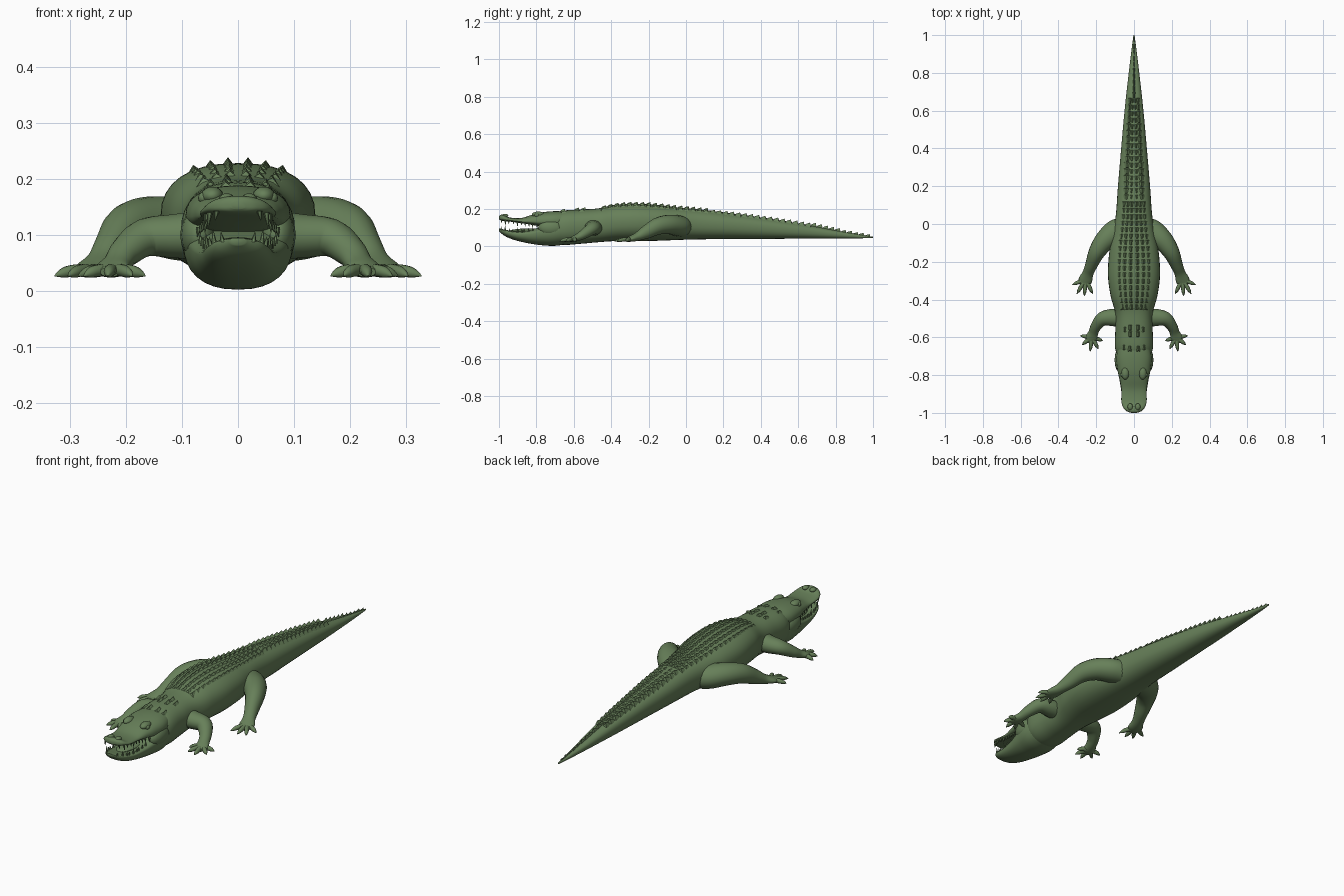
import bpy, bmesh, math
from mathutils import Vector

if "Cube" in bpy.data.objects:
    bpy.data.objects.remove(bpy.data.objects["Cube"])

skin = bpy.data.materials.new("reptile green")
skin.diffuse_color = (0.135, 0.215, 0.1, 1)
skin.use_nodes = True
skin.node_tree.nodes["Principled BSDF"].inputs["Base Color"].default_value = skin.diffuse_color


def finish(name, bm, mirror=False, angle=50):
    bmesh.ops.recalc_face_normals(bm, faces=bm.faces)
    me = bpy.data.meshes.new(name)
    bm.to_mesh(me)
    bm.free()
    me.materials.append(skin)
    ob = bpy.data.objects.new(name, me)
    bpy.context.collection.objects.link(ob)
    if mirror:
        ob.modifiers.new("mirror", 'MIRROR')
    bpy.ops.object.select_all(action='DESELECT')
    ob.select_set(True)
    bpy.context.view_layer.objects.active = ob
    bpy.ops.object.shade_smooth_by_angle(angle=math.radians(angle))
    return ob


def spline(keys, steps):
    """Catmull-Rom through tuples of any length."""
    out = []
    for i in range(len(keys) - 1):
        a, b, c, d = (keys[max(0, min(len(keys) - 1, i + k))] for k in (-1, 0, 1, 2))
        for s in range(steps):
            t = s / steps
            out.append(tuple(0.5 * (2 * q + (r - p) * t + (2 * p - 5 * q + 4 * r - u) * t * t
                                    + (3 * q - p - 3 * r + u) * t ** 3)
                             for p, q, r, u in zip(a, b, c, d)))
    return out + [keys[-1]]


def bridge(bm, rings):
    vs = [[bm.verts.new(p) for p in ring] for ring in rings]
    n = len(vs[0])
    for a, b in zip(vs, vs[1:]):
        for i in range(n):
            bm.faces.new((a[i], a[(i + 1) % n], b[(i + 1) % n], b[i]))
    bm.faces.new(vs[0])
    bm.faces.new(vs[-1])


E = 0.85  # squareness of the body sections


def power(v):
    return math.copysign(abs(v) ** E, v)


def loft(name, keys, mid, n=32):
    """Sections are (y, half width, bottom, top); mid is the height of the widest line."""
    sec = spline(keys, 6)
    rings = []
    for y, w, lo, hi in sec:
        zm = lo + (hi - lo) * mid
        ring = []
        for i in range(n):
            a = 2 * math.pi * i / n
            s = power(math.sin(a))
            ring.append((w * power(math.cos(a)), y, zm + s * (hi - zm if s > 0 else zm - lo)))
        rings.append(ring)
    bm = bmesh.new()
    bridge(bm, rings)
    finish(name, bm)
    return sec


def at(sec, y):
    return min(sec, key=lambda s: abs(s[0] - y))


def tube(bm, keys, steps=5, n=14):
    """Keys are (x, y, z, sideways radius, upright radius)."""
    pts = spline(keys, steps)
    rings = []
    for i, (x, y, z, rs, ru) in enumerate(pts):
        t = (Vector(pts[min(i + 1, len(pts) - 1)][:3]) - Vector(pts[max(i - 1, 0)][:3])).normalized()
        side = t.cross(Vector((0, 0, 1))).normalized()
        up = side.cross(t)
        rings.append([Vector((x, y, z)) + side * rs * math.cos(2 * math.pi * k / n)
                      + up * ru * math.sin(2 * math.pi * k / n) for k in range(n)])
    bridge(bm, rings)


def ball(bm, pos, size):
    r = bmesh.ops.create_uvsphere(bm, u_segments=16, v_segments=10, radius=1)
    bmesh.ops.scale(bm, vec=size, verts=r['verts'])
    bmesh.ops.translate(bm, vec=pos, verts=r['verts'])


# trunk and tail
body = loft("body_and_tail", [
    (-.73, .07, .03, .16), (-.66, .1, .008, .19), (-.56, .099, .014, .197), (-.47, .1, .022, .203),
    (-.38, .124, .028, .222), (-.27, .138, .028, .228), (-.15, .131, .03, .221), (-.05, .113, .034, .209),
    (.05, .096, .037, .2), (.2, .085, .039, .182), (.4, .068, .04, .155), (.6, .05, .041, .123),
    (.8, .028, .042, .085), (.93, .012, .043, .062), (1, .003, .045, .052)], .52)

# head and jaws
upper = loft("upper_jaw", [
    (-.62, .075, .11, .185), (-.7, .093, .104, .188), (-.77, .088, .106, .182), (-.82, .077, .114, .17),
    (-.88, .067, .124, .152), (-.94, .067, .132, .154), (-.975, .055, .136, .168),
    (-.993, .034, .14, .168), (-1, .012, .146, .16)], .35)
lower = loft("lower_jaw", [
    (-.62, .085, .015, .12), (-.7, .098, .003, .122), (-.77, .088, .006, .106), (-.83, .076, .014, .088),
    (-.9, .065, .029, .08), (-.95, .056, .046, .086), (-.98, .042, .063, .092),
    (-1, .014, .082, .095)], .72)

bm = bmesh.new()
ball(bm, (0, -.84, .082), (.042, .1, .014))
finish("tongue", bm)

# brows, eyes, nostrils and jaw muscles
bm = bmesh.new()
ball(bm, (.046, -.79, .17), (.02, .034, .016))
ball(bm, (.06, -.797, .166), (.011, .013, .011))
ball(bm, (.02, -.968, .164), (.014, .018, .01))
ball(bm, (.07, -.72, .1), (.033, .07, .045))
finish("brows_eyes_and_nostrils", bm, True)

# teeth along both jaws
bm = bmesh.new()
for sec, mid, sign, count in ((upper, .35, -1, 10), (lower, .72, 1, 9)):
    for i in range(count):
        y, w, lo, hi = at(sec, -.987 + .021 * i)
        z = lo + .005 if sign < 0 else hi - .006
        h = (.03 if i in (1, 4) else .019) * sign
        c = Vector((w * .84, y, z))
        base = [bm.verts.new(c + Vector((.0055 * math.cos(k * math.pi / 3),
                                         .0065 * math.sin(k * math.pi / 3), 0))) for k in range(6)]
        tip = bm.verts.new(c + Vector((.003, 0, h)))
        for k in range(6):
            bm.faces.new((base[k], base[(k + 1) % 6], tip))
        bm.faces.new(base)
finish("teeth", bm, True)


# keeled back plates
def scute(bm, x, y, length, width, height):
    _, w, lo, hi = at(body, y)
    zm = lo + (hi - lo) * .52
    f = lambda px: zm + (hi - zm) * max(0, 1 - min(1, abs(px) / w) ** (2 / E)) ** (E / 2)
    v = [bm.verts.new((x + sx * width, y + sy * length, f(x + sx * width) - .005))
         for sx, sy in ((-1, -1), (1, -1), (1, 1), (-1, 1))]
    a = bm.verts.new((x, y - length * .5, f(x) + height * .45))
    b = bm.verts.new((x, y + length * .75, f(x) + height))
    for face in ((v[0], v[1], a), (v[1], v[2], b, a), (v[2], v[3], b), (v[3], v[0], a, b), v):
        bm.faces.new(face)


bm = bmesh.new()
for i in range(17):  # trunk rows
    y = -.44 + .034 * i
    w = at(body, y)[1]
    for frac, h in ((.13, .011), (.36, .009), (.58, .009)):
        scute(bm, frac * w, y, .015, .012, h)
for x, y in ((.02, -.55), (.02, -.585), (.05, -.56), (.022, -.66), (.055, -.655)):  # nape
    scute(bm, x, y, .016, .012, .012)
for i in range(16):  # paired tail crest
    y = .14 + .034 * i
    w = at(body, y)[1]
    scute(bm, .48 * w, y, .017, .2 * w, .013)
    scute(bm, .16 * w, y, .014, .13 * w, .005)
finish("back_plates", bm, True, 20)

bm = bmesh.new()
for i in range(10):  # single crest at the tail end
    scute(bm, 0, .68 + .032 * i, .018, .007 - .0005 * i, .016 - .0007 * i)
finish("tail_crest", bm, False, 20)


# legs with splayed clawed feet
def leg(name, limb, palm, toes):
    bm = bmesh.new()
    tube(bm, limb, 6, 18)
    for tx, ty in toes:
        p, t = Vector(palm), Vector((tx, ty, .027))
        m = p.lerp(t, .5) + Vector((0, 0, .004))
        k = p.lerp(t, .78) + Vector((0, 0, .003))
        tube(bm, [(*p, .013, .012), (*m, .011, .011), (*k, .0085, .009), (*t, .001, .001)], 4, 10)
    finish(name, bm, True)


leg("front_legs", [
    (.05, -.5, .1, .05, .045), (.11, -.495, .098, .046, .04), (.165, -.502, .095, .038, .034),
    (.2, -.54, .07, .029, .027), (.215, -.575, .05, .026, .02), (.225, -.605, .039, .032, .015),
    (.228, -.63, .034, .018, .009)], (.224, -.598, .038),
    ((.285, -.592), (.275, -.64), (.232, -.675), (.188, -.662), (.165, -.618)))
leg("hind_legs", [
    (.05, -.02, .105, .06, .055), (.1, -.045, .11, .066, .056), (.155, -.09, .117, .055, .052),
    (.197, -.15, .108, .044, .046), (.225, -.215, .075, .033, .035), (.243, -.26, .052, .029, .023),
    (.258, -.3, .039, .036, .015), (.264, -.33, .034, .02, .009)], (.256, -.292, .038),
    ((.327, -.322), (.303, -.37), (.263, -.382), (.218, -.37)))
